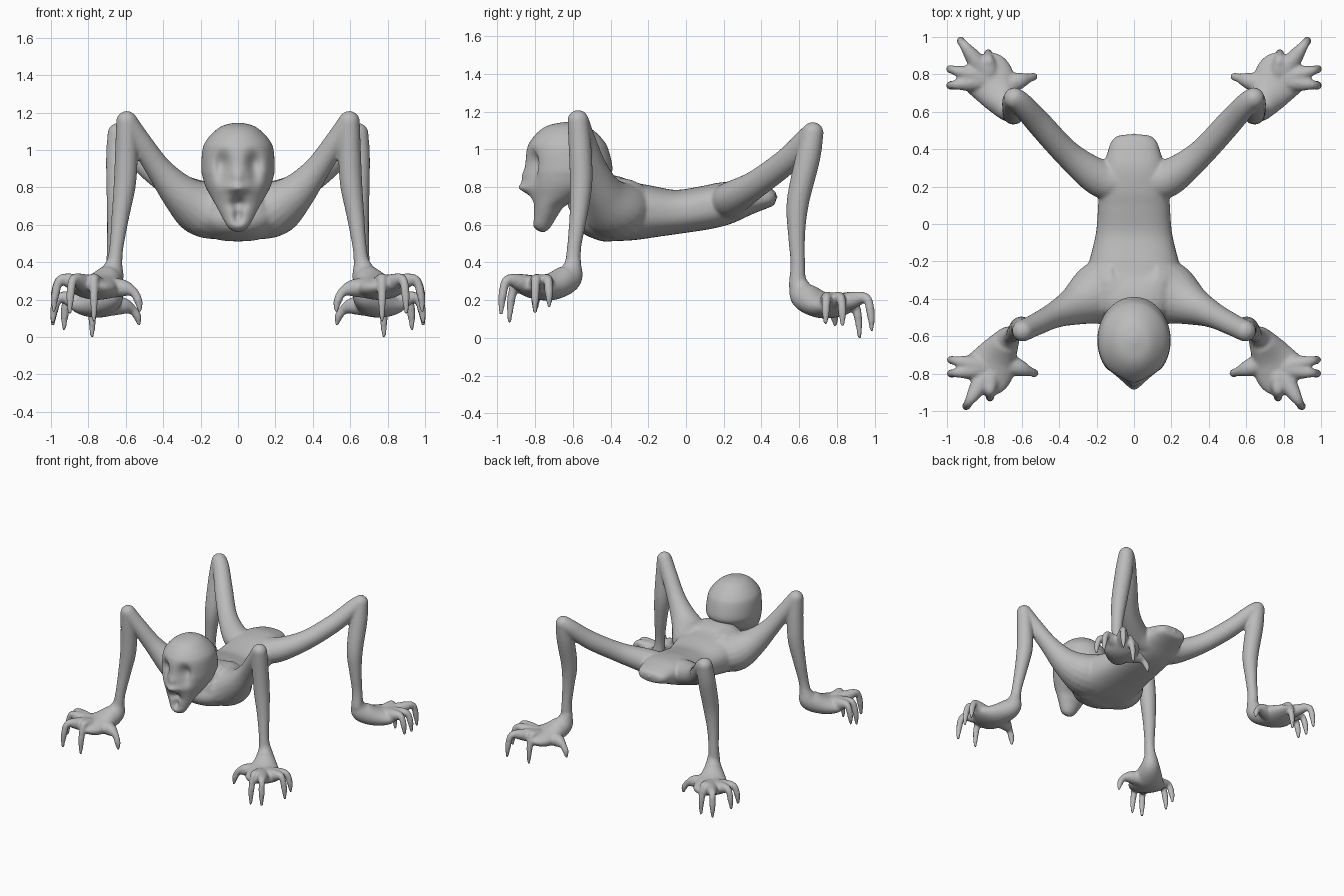
import bpy, bmesh, math
from mathutils import Vector

cube = bpy.data.objects.get("Cube")
if cube:
    bpy.data.objects.remove(cube)

skin = bpy.data.materials.new("grey skin")
skin.use_nodes = True
grey = (0.5, 0.5, 0.5, 1)
skin.diffuse_color = grey
skin.node_tree.nodes["Principled BSDF"].inputs["Base Color"].default_value = grey


def resample(points, steps=6):
    """Smooth curve through rows of numbers (Catmull-Rom)."""
    rows = [Vector(p) for p in points]
    out = []
    for i in range(len(rows) - 1):
        a, b, c = rows[max(i - 1, 0)], rows[i], rows[i + 1]
        d = rows[min(i + 2, len(rows) - 1)]
        for s in range(steps):
            t = s / steps
            out.append(b + (c - a) * t / 2 + (a * 2 - b * 5 + c * 4 - d) * t * t / 2
                       + (b * 3 - a - c * 3 + d) * t ** 3 / 2)
    return out + [rows[-1]]


def loft(bm, rings):
    """Skin a list of point rings and cap both ends."""
    rings = [[bm.verts.new(p) for p in ring] for ring in rings]
    n = len(rings[0])
    for low, high in zip(rings, rings[1:]):
        for i in range(n):
            j = (i + 1) % n
            bm.faces.new((low[i], low[j], high[j], high[i]))
    bm.faces.new(rings[0][::-1])
    bm.faces.new(rings[-1])


def swell(value, power):
    return math.copysign(abs(value) ** power, value)


def tube(bm, points, ref=(0, 0, 1), side=1, n=20, power=1):
    """Sweep an ellipse along rows of x, y, z, half width, half height.
    A power below one makes the section boxier."""
    rows = resample([tuple(p) if len(p) == 5 else (*p, p[3]) for p in points])
    rows = [(Vector((r[0] * side, r[1], r[2])), r[3], r[4]) for r in rows]
    ref = Vector((ref[0] * side, ref[1], ref[2]))
    rings = []
    for i, (p, w, h) in enumerate(rows):
        t = (rows[min(i + 1, len(rows) - 1)][0] - rows[max(i - 1, 0)][0]).normalized()
        u = t.cross(ref).normalized()
        v = u.cross(t)
        angles = [math.tau * k / n for k in range(n)]
        rings.append([p + u * w * swell(math.cos(a), power)
                      + v * h * swell(math.sin(a), power) for a in angles])
    loft(bm, rings)
    # rounded ends
    for p, w, h in (rows[0], rows[-1]):
        ball = bmesh.ops.create_icosphere(bm, subdivisions=3, radius=min(w, h))
        bmesh.ops.translate(bm, vec=p, verts=ball["verts"])


def finish(bm, name):
    bmesh.ops.recalc_face_normals(bm, faces=bm.faces[:])
    mesh = bpy.data.meshes.new(name)
    bm.to_mesh(mesh)
    bm.free()
    mesh.materials.append(skin)
    obj = bpy.data.objects.new(name, mesh)
    bpy.context.collection.objects.link(obj)
    bpy.ops.object.select_all(action="DESELECT")
    obj.select_set(True)
    bpy.context.view_layer.objects.active = obj
    return obj


def hand(bm, side, end, drop, tips):
    """Broad palm with four bent fingers and a thumb; end is -1 front, 1 back."""
    palm = [(.662, .597, .40, .042, .042), (.68, .62, .325, .07, .075),
            (.73, .70, .275, .108, .072), (.77, .77, .262, .135, .062),
            (.81, .82, .268, .128, .046), (.85, .86, .28, .085, .024)]
    tube(bm, [(x, y * end, z - drop, w, h) for x, y, z, w, h in palm], side=side)
    for i, (x, y, z) in enumerate(tips):
        thumb = i == len(tips) - 1
        tip = Vector((x, y, z))
        root = Vector((.70 if thumb else .77, (.74 if thumb else .77) * end, .262 - drop))
        flat = Vector((x - root.x, y - root.y, 0))
        out = flat.normalized()
        high = .24 if thumb else .305
        knuckle = Vector((x, y, high - drop)) - out * .035
        mid = root + flat * .5
        mid.z = (root.z + knuckle.z) / 2 + .01
        path = [(*root, .058), (*mid, .047), (*knuckle, .026),
                (*((knuckle + tip) / 2 + out * .01), .023), (*tip, .012)]
        tube(bm, path, ref=(-out.y, out.x, 0), side=side, n=12)


# torso
body = bmesh.new()
torso = [(-.55, .72, .08, .09), (-.51, .70, .18, .15), (-.44, .69, .235, .175),
         (-.38, .684, .26, .174), (-.3, .672, .268, .157), (-.2, .669, .24, .141),
         (-.05, .668, .204, .117), (.1, .69, .192, .116), (.2, .712, .186, .114),
         (.3, .735, .166, .097), (.38, .742, .143, .073), (.44, .744, .122, .052),
         (.47, .746, .09, .036), (.478, .746, .04, .01)]
tube(body, [(0, y, z, w, h) for y, z, w, h in torso], n=40, power=.82)

# limbs
front_tips = [(.9, -.98, .13), (.77, -.935, .09), (.985, -.8, .14),
              (.985, -.725, .17), (.525, -.8, .14)]
back_tips = [(.93, .985, .045), (.78, .92, .005), (.99, .83, .07),
             (.99, .74, .08), (.53, .79, .07)]
for side in (1, -1):
    tube(body, [(.1, -.36, .685, .21, .165), (.2, -.38, .692, .172, .15),
                (.31, -.435, .77, .108, .105), (.42, -.485, .895, .071),
                (.52, -.535, 1.04, .06), (.595, -.572, 1.152, .057)], side=side)
    tube(body, [(.595, -.572, 1.152, .057), (.597, -.56, .98, .061),
                (.605, -.556, .82, .06), (.628, -.57, .65, .048),
                (.65, -.593, .48, .038), (.662, -.6, .38, .044)],
         ref=(0, 1, 0), side=side)
    hand(body, side, -1, 0, front_tips)
    tube(body, [(.08, .23, .72, .115, .1), (.19, .25, .742, .1, .092),
                (.35, .37, .815, .074), (.5, .53, .935, .069),
                (.6, .64, 1.05, .062), (.64, .672, 1.087, .058)], side=side)
    tube(body, [(.64, .672, 1.087, .058), (.64, .645, .95, .066),
                (.642, .593, .72, .06), (.655, .586, .55, .046),
                (.665, .592, .4, .039), (.668, .59, .28, .046)],
         ref=(0, 1, 0), side=side)
    hand(body, side, 1, .095, back_tips)

# fuse the body parts into one smooth skin
body = finish(body, "body_and_limbs")
remesh = body.modifiers.new("fuse", "REMESH")
remesh.mode = "VOXEL"
remesh.voxel_size = .009
relax = body.modifiers.new("relax", "SMOOTH")
relax.factor = .5
relax.iterations = 9
for modifier in ("fuse", "relax"):
    bpy.ops.object.modifier_apply(modifier=modifier)
bpy.ops.object.shade_smooth()

# head: height, face front, back of skull, half width
skull = [(1.145, -.64, -.60, .02), (1.13, -.72, -.54, .08), (1.1, -.775, -.49, .125),
         (1.05, -.82, -.44, .17), (1.0, -.843, -.412, .19), (.9, -.853, -.39, .196),
         (.85, -.854, -.41, .188), (.8, -.85, -.45, .172), (.75, -.835, -.54, .145),
         (.7, -.82, -.64, .116), (.65, -.816, -.68, .09), (.6, -.815, -.71, .062),
         (.575, -.795, -.73, .04), (.562, -.77, -.75, .01)]
# sculpted features: x, z, spread x, spread z, depth (negative is a bump)
features = [(.085, .93, .038, .055, .05), (.092, .86, .034, .05, .022),
            (-.085, .93, .038, .055, .05), (-.092, .86, .034, .05, .022),
            (0, .85, .025, .04, -.016), (0, .795, .05, .026, -.034),
            (0, .715, .038, .032, .045), (0, .65, .024, .04, .035)]
rings = []
count = 80
for z, front, back, width in resample(skull, 7):
    ring = []
    for k in range(count):
        a = math.tau * k / count
        x = width * math.sin(a)
        y = (front + back) / 2 - (back - front) / 2 * math.cos(a)
        if math.cos(a) > 0:
            for fx, fz, sx, sz, depth in features:
                y += depth * math.exp(-((x - fx) / sx) ** 2 - ((z - fz) / sz) ** 2)
        ring.append((x, y, z))
    rings.append(ring)
head = bmesh.new()
loft(head, rings)
finish(head, "head")
bpy.ops.object.shade_smooth()
